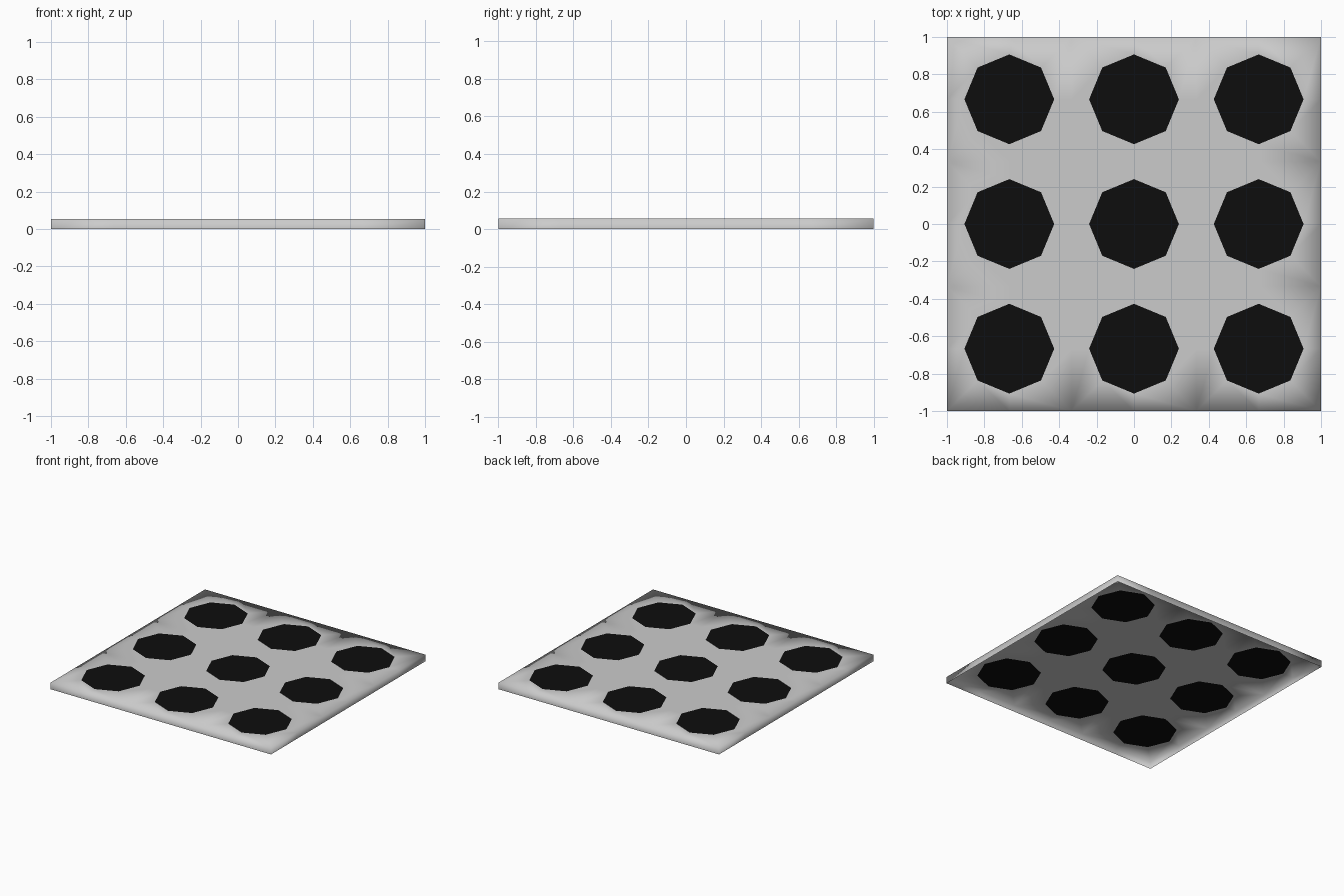
import bpy, bmesh
from math import cos, sin, pi

if "Cube" in bpy.data.objects:
    bpy.data.objects.remove(bpy.data.objects["Cube"])

TOP = 0.055      # plate height
PITCH = 2 / 3    # spacing of the 3 x 3 cells
R = 0.24         # octagon radius


def ring(cx, cy, square):
    """Eight points around a cell: its octagon, or its square border."""
    pts = []
    for k in range(8):
        c, s = cos(k * pi / 4), sin(k * pi / 4)
        f = PITCH / 2 / max(abs(c), abs(s)) if square else R
        pts.append((cx + f * c, cy + f * s, TOP))
    return pts


def finish(bm, name, smooth):
    me = bpy.data.meshes.new(name)
    bm.to_mesh(me)
    bm.free()
    for p in me.polygons:
        p.use_smooth = smooth
    ob = bpy.data.objects.new(name, me)
    bpy.context.collection.objects.link(ob)
    return ob


plate, spots = bmesh.new(), bmesh.new()
for i in (-1, 0, 1):
    for j in (-1, 0, 1):
        cx, cy = i * PITCH, j * PITCH
        inner = [plate.verts.new(p) for p in ring(cx, cy, False)]
        outer = [plate.verts.new(p) for p in ring(cx, cy, True)]
        for k in range(8):
            n = (k + 1) % 8
            plate.faces.new((inner[k], outer[k], outer[n], inner[n]))
        spots.faces.new([spots.verts.new(p) for p in ring(cx, cy, False)])

# plate: weld the cells, then drop the outer rim to the ground (open below)
bmesh.ops.remove_doubles(plate, verts=plate.verts, dist=1e-4)
rim = [e for e in plate.edges if e.is_boundary and
       all(max(abs(v.co.x), abs(v.co.y)) > 0.99 for v in e.verts)]
down = bmesh.ops.extrude_edge_only(plate, edges=rim)["geom"]
for v in down:
    if isinstance(v, bmesh.types.BMVert):
        v.co.z = 0
bmesh.ops.recalc_face_normals(plate, faces=plate.faces)
plate.faces.ensure_lookup_table()
if plate.faces[0].normal.z < 0:
    bmesh.ops.reverse_faces(plate, faces=plate.faces)
finish(plate, "plate", True)

# black octagonal spots, flush with the top
black = bpy.data.materials.new("black")
black.diffuse_color = (0.004, 0.004, 0.004, 1)
black.use_nodes = True
black.node_tree.nodes["Principled BSDF"].inputs["Base Color"].default_value = black.diffuse_color
finish(spots, "octagon_spots", False).data.materials.append(black)
